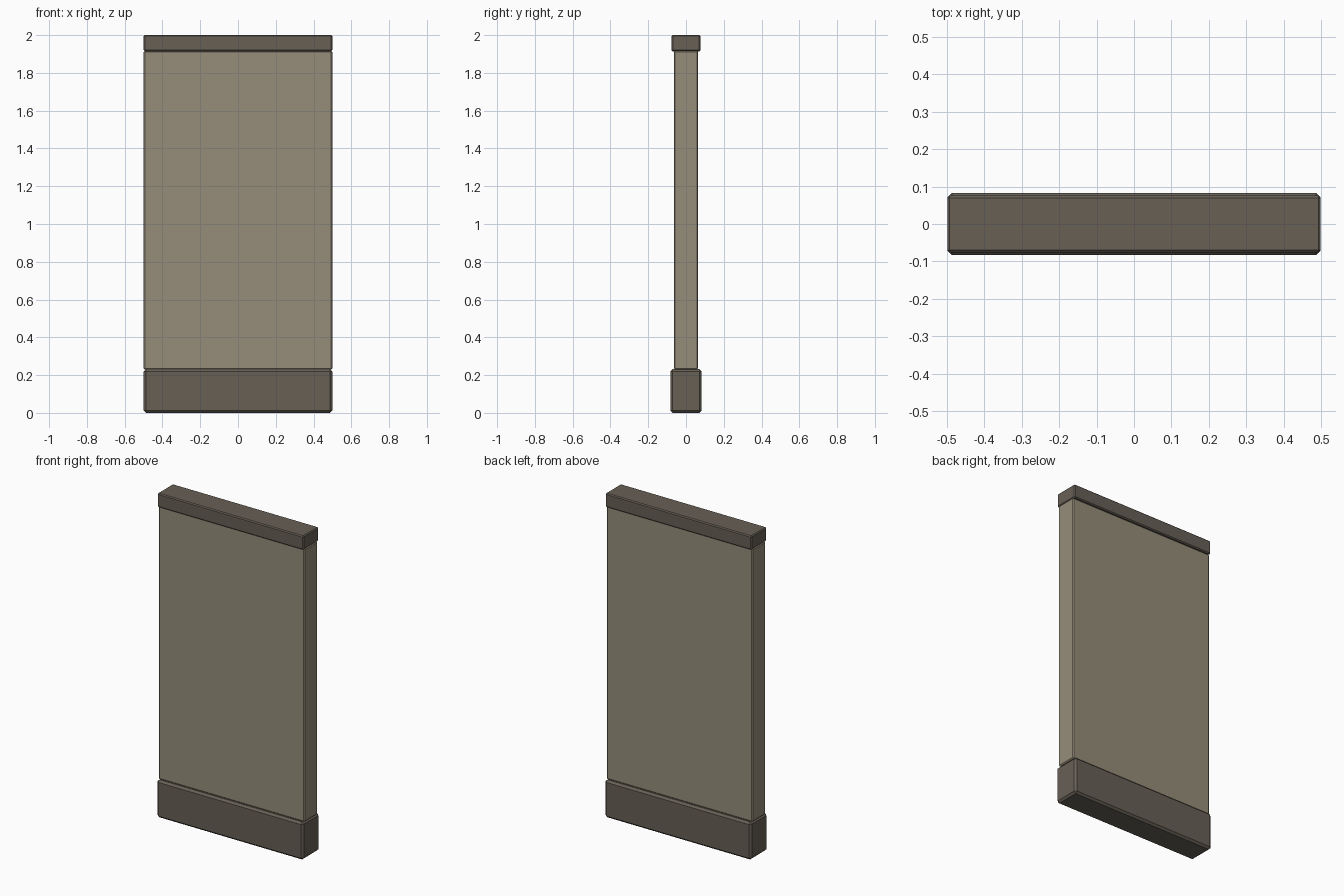
import bpy
import bmesh

cube = bpy.data.objects.get("Cube")
if cube:
    bpy.data.objects.remove(cube, do_unlink=True)


def make_material(name, rgb):
    mat = bpy.data.materials.new(name)
    mat.use_nodes = True
    colour = (*rgb, 1.0)
    mat.diffuse_color = colour
    mat.node_tree.nodes["Principled BSDF"].inputs["Base Color"].default_value = colour
    return mat


def chamfered_box(name, width, depth, bottom, top, chamfer, mat):
    """Flat-shaded box with every edge cut by a single chamfer."""
    bm = bmesh.new()
    bmesh.ops.create_cube(bm, size=1)
    bmesh.ops.scale(bm, vec=(width, depth, top - bottom), verts=bm.verts)
    bmesh.ops.translate(bm, vec=(0, 0, (bottom + top) / 2), verts=bm.verts)
    bmesh.ops.bevel(bm, geom=bm.edges[:], offset=chamfer, segments=1,
                    profile=0.5, affect='EDGES')
    mesh = bpy.data.meshes.new(name)
    bm.to_mesh(mesh)
    bm.free()
    mesh.materials.append(mat)
    obj = bpy.data.objects.new(name, mesh)
    bpy.context.collection.objects.link(obj)
    return obj


trim = make_material("dark_brown_trim", (0.135, 0.115, 0.091))
plaster = make_material("beige_plaster", (0.305, 0.270, 0.195))

# Skirting block, wall slab and coping
chamfered_box("wall_base", 0.998, 0.166, 0.0, 0.232, 0.012, trim)
chamfered_box("wall_panel", 0.998, 0.128, 0.23, 1.917, 0.006, plaster)
chamfered_box("wall_cap", 0.998, 0.152, 1.914, 2.0, 0.006, trim)
